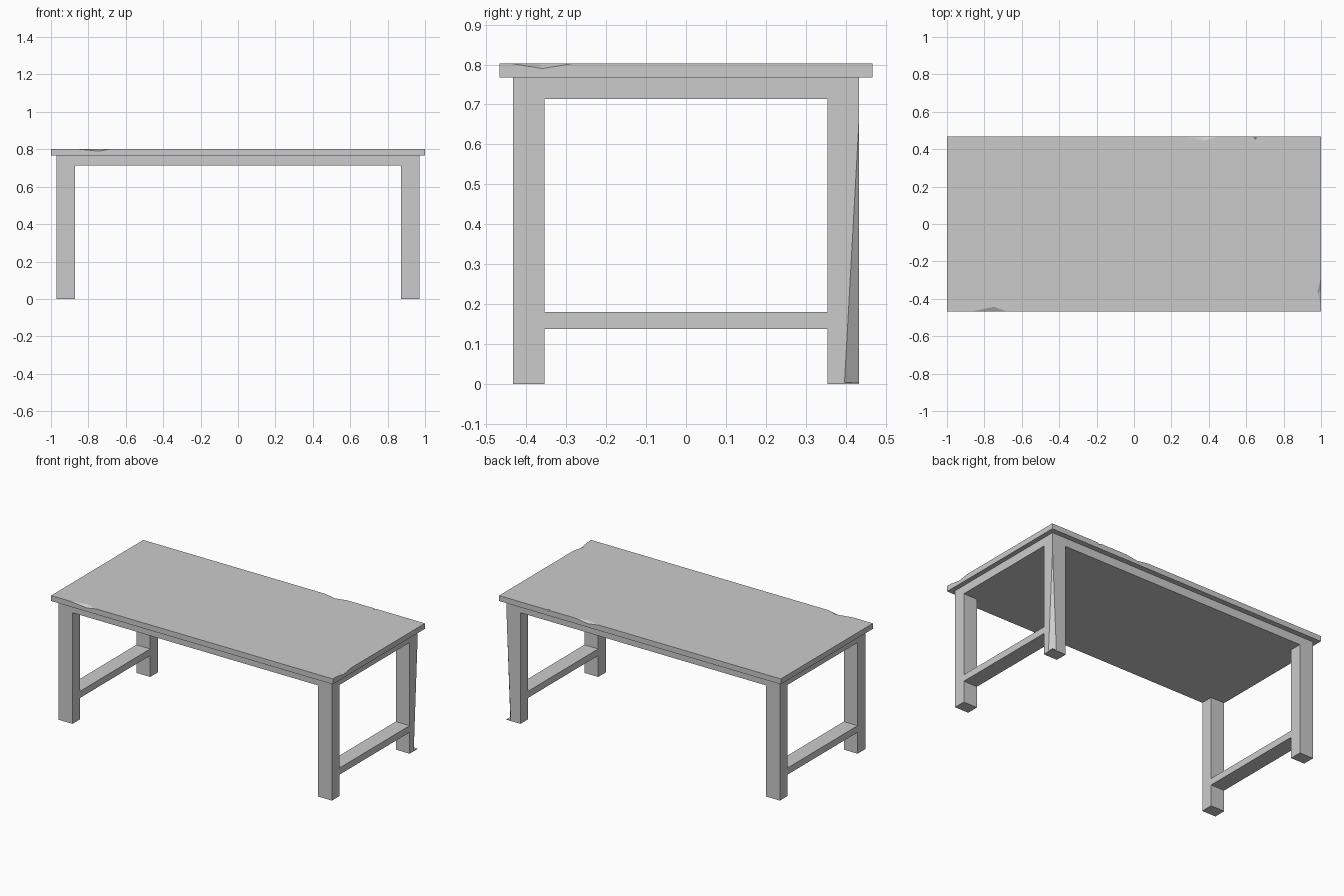
import bpy, bmesh
from mathutils import Vector

if "Cube" in bpy.data.objects:
    bpy.data.objects.remove(bpy.data.objects["Cube"])

TOP, UNDER, APRON = 0.802, 0.767, 0.713
LX0, LX1 = 0.872, 0.97      # leg extents in x
LY0, LY1 = 0.355, 0.433     # leg extents in y


def make(name, bm):
    mesh = bpy.data.meshes.new(name)
    bm.to_mesh(mesh)
    bm.free()
    ob = bpy.data.objects.new(name, mesh)
    bpy.context.collection.objects.link(ob)
    return ob


def box(name, x, y, z):
    """Box from (min, max) ranges."""
    bm = bmesh.new()
    bmesh.ops.create_cube(bm, size=1)
    for v in bm.verts:
        v.co = [r[0] + (c + 0.5) * (r[1] - r[0]) for c, r in zip(v.co, (x, y, z))]
    return make(name, bm)


def chip(target, name, a, b, p, q):
    """Chip the edge a-b of target; p and q are the ends of the chip's valley."""
    a, b, p, q = map(Vector, (a, b, p, q))
    m = (p + q) / 2
    bm = bmesh.new()
    for c in (a, b, p, q):
        bm.verts.new(m + (c - m) * 1.6)   # overshoot the surface, same planes
    bmesh.ops.convex_hull(bm, input=bm.verts[:])
    bmesh.ops.recalc_face_normals(bm, faces=bm.faces[:])
    cutter = make(name, bm)
    cutter.hide_render = True
    cutter.hide_viewport = True
    mod = target.modifiers.new(name, 'BOOLEAN')
    mod.operation = 'DIFFERENCE'
    mod.solver = 'EXACT'
    mod.object = cutter


# Tabletop and the solid apron block beneath it
Y = 0.467
tabletop = box("tabletop", (-1, 1), (-Y, Y), (UNDER, TOP))
box("apron", (-LX1, LX1), (-LY1, LY1), (APRON, UNDER))

# Legs and side stretchers
legs = {}
for sx, side in ((-1, "left"), (1, "right")):
    xr = sorted((sx * LX0, sx * LX1))
    for sy, end in ((-1, "front"), (1, "back")):
        yr = sorted((sy * LY0, sy * LY1))
        legs[end, side] = box(f"{end}_{side}_leg", xr, yr, (0, APRON))
    box(f"{side}_stretcher", xr, (-LY0, LY0), (0.137, 0.18))

# Worn chips along the tabletop edges
chip(tabletop, "front_chip", (-0.865, -Y, TOP), (-0.68, -Y, TOP),
     (-0.745, -Y, 0.79), (-0.75, -0.443, TOP))
chip(tabletop, "right_chip", (1, -0.435, TOP), (1, -0.285, TOP),
     (1, -0.36, 0.79), (0.98, -0.365, TOP))
chip(tabletop, "back_chip", (0.29, Y, TOP), (0.45, Y, TOP),
     (0.37, Y, 0.79), (0.37, 0.447, TOP))
chip(tabletop, "small_back_chip", (0.638, Y, TOP), (0.66, Y, TOP),
     (0.65, Y, 0.793), (0.649, 0.453, TOP))

# Long split on the outer corner of the back right leg
Z = 0.004
chip(legs["back", "right"], "leg_split", (LX1, LY1, 0.655), (LX1, LY1, Z),
     (LX1, 0.397, Z), (0.942, LY1, Z))
